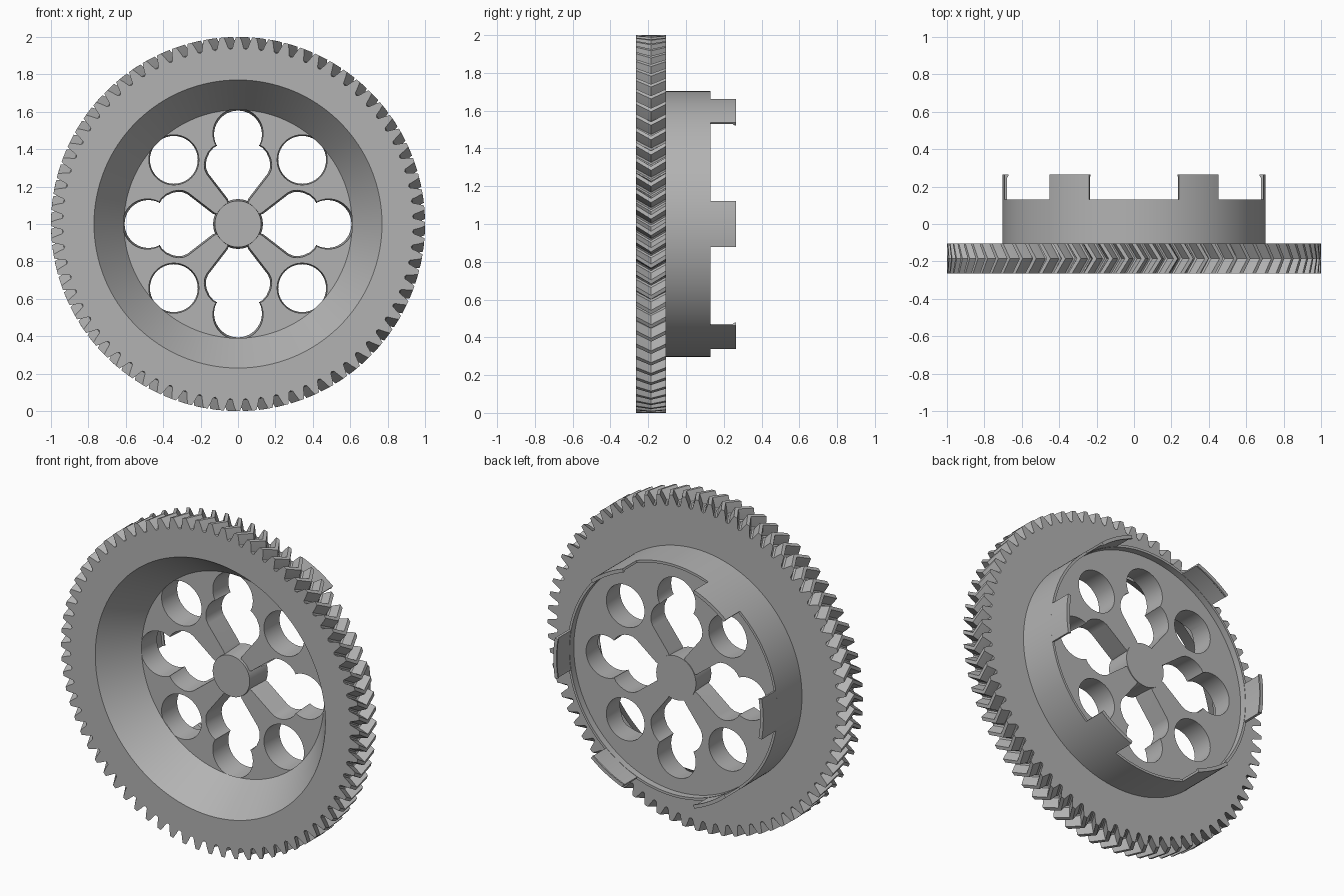
import bpy, bmesh
from math import sin, cos, pi, radians

if "Cube" in bpy.data.objects:
    bpy.data.objects.remove(bpy.data.objects["Cube"])

TEETH = 72
TWIST = 0.05
FRONT, BACK = -0.265, -0.105
PLATE_FRONT, PLATE_BACK = -0.05, 0.09
HOLE_DIST, HOLE_R = 0.485, 0.135

grey = bpy.data.materials.new("light_grey")
grey.use_nodes = True
grey.diffuse_color = (0.45, 0.45, 0.45, 1)
grey.node_tree.nodes["Principled BSDF"].inputs["Base Color"].default_value = grey.diffuse_color


def polar(r, a, y):
    """Point on the wheel, clockwise from the top as seen from the front."""
    return (r * sin(a), y, 1 + r * cos(a))


def ring(r, y, n):
    return [polar(r, 2 * pi * i / n, y) for i in range(n)]


def skin(bm, loops, cap=False, closed=True):
    """Bridge point loops of equal length, optionally capping both ends."""
    rows = [[bm.verts.new(p) for p in loop] for loop in loops]
    n = len(rows[0])
    for a, b in zip(rows, rows[1:]):
        for i in range(n if closed else n - 1):
            j = (i + 1) % n
            bm.faces.new((a[i], a[j], b[j], b[i]))
    if cap:
        bm.faces.new(rows[0])
        bm.faces.new(rows[-1])


def finish(name, bm):
    bmesh.ops.recalc_face_normals(bm, faces=bm.faces)
    mesh = bpy.data.meshes.new(name)
    bm.to_mesh(mesh)
    bm.free()
    mesh.materials.append(grey)
    ob = bpy.data.objects.new(name, mesh)
    bpy.context.collection.objects.link(ob)
    return ob


def smooth(ob):
    bpy.ops.object.select_all(action='DESELECT')
    ob.select_set(True)
    bpy.context.view_layer.objects.active = ob
    bpy.ops.object.shade_smooth_by_angle(angle=radians(25))


# Toothed rim with conical bowl and rear collar
TOOTH = [(-0.37, 0.94), (-0.25, 0.972), (-0.13, 1), (0.13, 1),
         (0.25, 0.972), (0.37, 0.94), (0.5, 0.934)]
N = TEETH * len(TOOTH)


def tooth_loop(y, twist):
    step = 2 * pi / TEETH
    return [polar(r, (t + f) * step + twist, y) for t in range(TEETH) for f, r in TOOTH]


bm = bmesh.new()
skin(bm, [ring(0.61, PLATE_FRONT, N), ring(0.77, FRONT, N),
          tooth_loop(FRONT, 0), tooth_loop((FRONT + BACK) / 2, TWIST), tooth_loop(BACK, 0),
          ring(0.703, BACK, N), ring(0.703, 0.13, N),
          ring(0.688, 0.13, N), ring(0.688, PLATE_BACK, N)])
smooth(finish("herringbone_rim", bm))

# Web plate
bm = bmesh.new()
skin(bm, [ring(0.612, PLATE_FRONT, 128), ring(0.69, PLATE_BACK, 128)], cap=True)
plate = finish("web_plate", bm)

# Cutter: four round holes and four petal openings, slightly drafted
half = [(0.05, 0.1), (0.06, 0.125), (0.168, 0.265), (0.179, 0.29), (0.182, 0.32),
        (0.176, 0.35), (0.16, 0.385), (0.138, 0.41), (0.118, 0.422)]
lobe = [(HOLE_R * cos(t), HOLE_DIST + HOLE_R * sin(t))
        for t in [radians(-25 + 230 * i / 32) for i in range(33)]]
petal = half + lobe + [(-x, d) for x, d in reversed(half)]
circle = [(HOLE_R * cos(2 * pi * i / 40), HOLE_DIST + HOLE_R * sin(2 * pi * i / 40))
          for i in range(40)]


def opening(bm, outline, centre, a):
    def loop(y, scale):
        pts = [(x * scale, centre + (d - centre) * scale) for x, d in outline]
        return [(x * cos(a) + d * sin(a), y, 1 + d * cos(a) - x * sin(a)) for x, d in pts]
    skin(bm, [loop(PLATE_FRONT - 0.02, 1.0), loop(PLATE_BACK + 0.02, 0.94)], cap=True)


bm = bmesh.new()
for k in range(4):
    opening(bm, petal, 0.36, k * pi / 2)
    opening(bm, circle, HOLE_DIST, (k + 0.5) * pi / 2)
cutter = finish("opening_cutter", bm)
cutter.hide_render = True

cut = plate.modifiers.new("openings", 'BOOLEAN')
cut.operation = 'DIFFERENCE'
cut.solver = 'EXACT'
cut.object = cutter
bpy.context.view_layer.update()
plate.data = bpy.data.meshes.new_from_object(
    plate.evaluated_get(bpy.context.evaluated_depsgraph_get()))
plate.modifiers.clear()
bpy.data.objects.remove(cutter)
smooth(plate)

# Central hub
bm = bmesh.new()
skin(bm, [ring(0.124, PLATE_FRONT - 0.015, 48), ring(0.133, PLATE_BACK + 0.005, 48)], cap=True)
smooth(finish("hub", bm))

# Six rear locking tabs with a small inner lip
section = [(0.703, 0.12), (0.703, 0.265), (0.682, 0.265), (0.682, 0.256),
           (0.69, 0.248), (0.69, 0.12)]
bm = bmesh.new()
for k in range(6):
    angles = [radians(30 + 60 * k - 10 + 20 * i / 12) for i in range(13)]
    skin(bm, [[polar(r, a, y) for r, y in section] for a in angles], cap=True)
smooth(finish("locking_tabs", bm))
